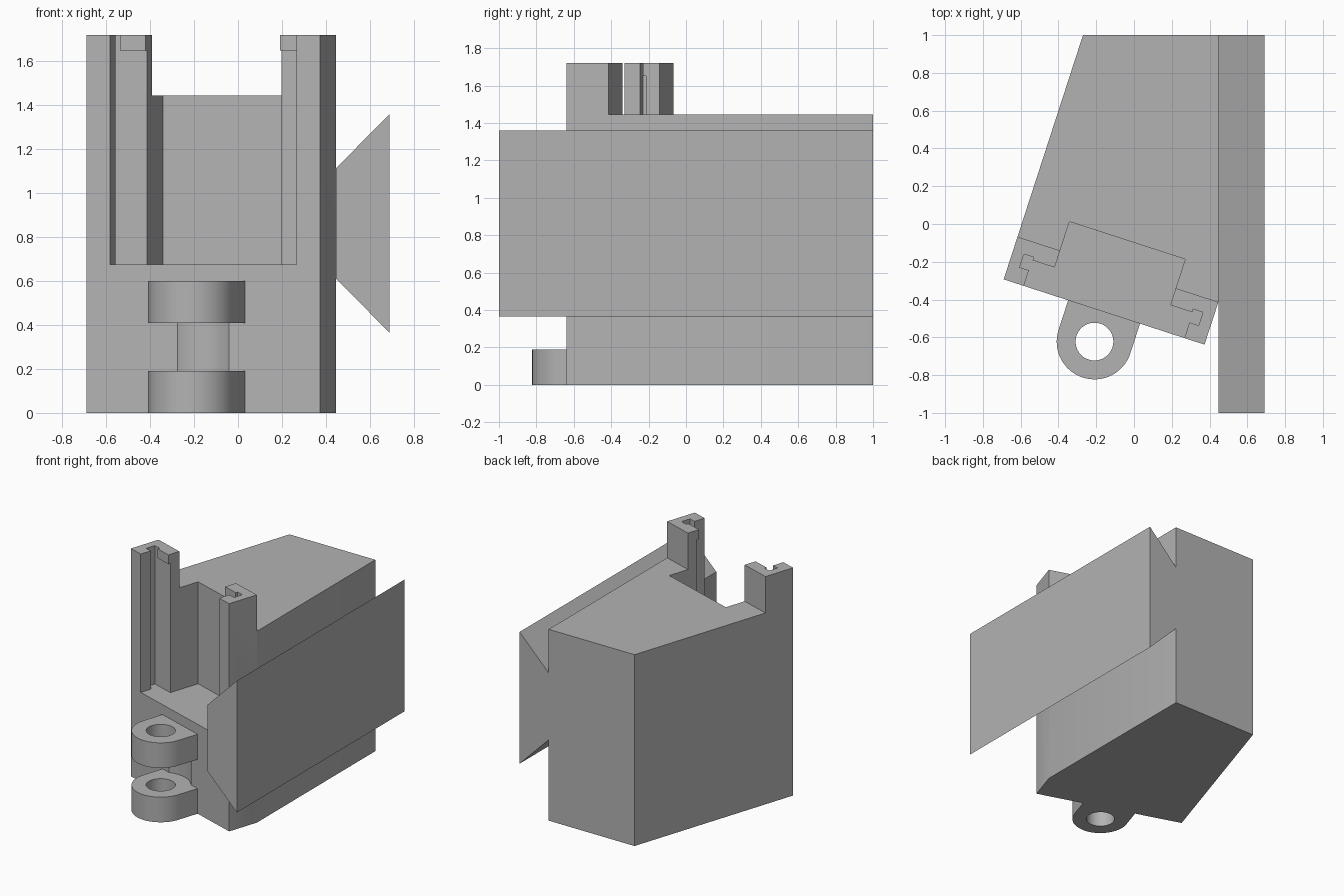
import bpy
import bmesh
import math
from mathutils import Matrix, Vector

cube = bpy.data.objects.get("Cube")
if cube:
    bpy.data.objects.remove(cube, do_unlink=True)

grey = bpy.data.materials.new("plain grey")
grey.use_nodes = True
COLOUR = (0.45, 0.45, 0.45, 1)
grey.diffuse_color = COLOUR
grey.node_tree.nodes["Principled BSDF"].inputs["Base Color"].default_value = COLOUR

# Holder frame: u runs along the slanted front face, v runs back into the body
TILT = Matrix.Rotation(math.radians(-18), 2)
CORNER = Vector((-0.69, -0.293))
WIDTH = 1.118
MID = WIDTH / 2
SIDE_X = 0.447
POST_DEPTH, POST_WIDTH = 0.237, 0.237
TOP, DECK, FLOOR = 1.72, 1.445, 0.675
PIN_V, KNUCKLE_R, PIN_R = -0.165, 0.2, 0.1
KNUCKLE_H, HINGE_H = 0.19, 0.6


def tilted(points):
    return [CORNER + TILT @ Vector(p) for p in points]


def prism(name, plan, z0, z1):
    """Extrude a plan outline from z0 to z1."""
    bm = bmesh.new()
    face = bm.faces.new([bm.verts.new((p[0], p[1], z0)) for p in plan])
    new = bmesh.ops.extrude_face_region(bm, geom=[face])["geom"]
    verts = [g for g in new if isinstance(g, bmesh.types.BMVert)]
    bmesh.ops.translate(bm, verts=verts, vec=(0, 0, z1 - z0))
    bmesh.ops.recalc_face_normals(bm, faces=bm.faces)
    mesh = bpy.data.meshes.new(name)
    bm.to_mesh(mesh)
    bm.free()
    mesh.materials.append(grey)
    obj = bpy.data.objects.new(name, mesh)
    bpy.context.collection.objects.link(obj)
    return obj


def arc(radius, start, end, steps):
    """Points around the hinge axis in the holder frame."""
    angles = [math.radians(start + (end - start) * i / steps) for i in range(steps + 1)]
    return [(MID + radius * math.cos(a), PIN_V + radius * math.sin(a)) for a in angles]


def activate(obj):
    bpy.ops.object.select_all(action='DESELECT')
    obj.select_set(True)
    bpy.context.view_layer.objects.active = obj


def cut(obj, cutter):
    """Subtract the cutter, then discard it."""
    cutter.hide_render = True
    mod = obj.modifiers.new("cut", 'BOOLEAN')
    mod.operation = 'DIFFERENCE'
    mod.solver = 'EXACT'
    mod.object = cutter
    activate(obj)
    bpy.ops.object.modifier_apply(modifier=mod.name)
    bpy.data.objects.remove(cutter, do_unlink=True)


def smooth(obj):
    activate(obj)
    bpy.ops.object.shade_smooth_by_angle(angle=math.radians(30))


# Main body with slanted front and left side
front_left, front_right, side_front = tilted([(0, 0), (WIDTH, 0), (WIDTH, POST_DEPTH)])
side_front.x = SIDE_X
body = prism("main_body",
             [front_left, front_right, side_front, (SIDE_X, 1), (-0.27, 1)], 0, TOP)

# Lower the deck behind the two posts
cut(body, prism("deck_cutter", tilted([(-1, POST_DEPTH), (3, POST_DEPTH), (3, 3), (-1, 3)]),
                DECK, TOP + 0.2))

# Open pocket with a side groove behind each front lip
LIP, GROOVE, LIP_V, GROOVE_V, POCKET_V = 0.112, 0.061, 0.087, 0.16, 0.398
half = [(LIP, -0.1), (LIP, LIP_V), (GROOVE, LIP_V), (GROOVE, GROOVE_V),
        (POST_WIDTH, GROOVE_V), (POST_WIDTH, POCKET_V)]
mirrored = [(WIDTH - u, v) for u, v in reversed(half)]
cut(body, prism("pocket_cutter", tilted(half + mirrored), FLOOR, TOP + 0.2))

# Curved clearance between the hinge knuckles
clearance = arc(0.206, 0, 360, 64)[:-1]
cut(body, prism("clearance_cutter", tilted(clearance), KNUCKLE_H, HINGE_H - KNUCKLE_H))
smooth(body)

# Small retaining catches at the top of the grooves
for name, u0, u1 in (("right_catch", 0.115, POST_WIDTH),
                     ("left_catch", WIDTH - POST_WIDTH, WIDTH - 0.115)):
    prism(name, tilted([(u0, 0.143), (u1, 0.143), (u1, GROOVE_V), (u0, GROOVE_V)]), 1.65, TOP)

# Hinge knuckles: rounded lugs with a pin hole
for name, z in (("lower_knuckle", 0), ("upper_knuckle", HINGE_H - KNUCKLE_H)):
    outline = arc(KNUCKLE_R, 180, 360, 32) + [(MID + KNUCKLE_R, 0), (MID - KNUCKLE_R, 0)]
    knuckle = prism(name, tilted(outline), z, z + KNUCKLE_H)
    hole = arc(PIN_R, 0, 360, 48)[:-1]
    cut(knuckle, prism("pin_cutter", tilted(hole), z - 0.05, z + KNUCKLE_H + 0.05))
    smooth(knuckle)

# Dovetail rail: profile in x and z, extruded along y
rail = prism("dovetail_rail", [(SIDE_X, 0.61), (0.69, 0.365), (0.69, 1.36), (SIDE_X, 1.115)], -1, 1)
rail.data.transform(Matrix.Rotation(math.radians(90), 4, 'X'))
